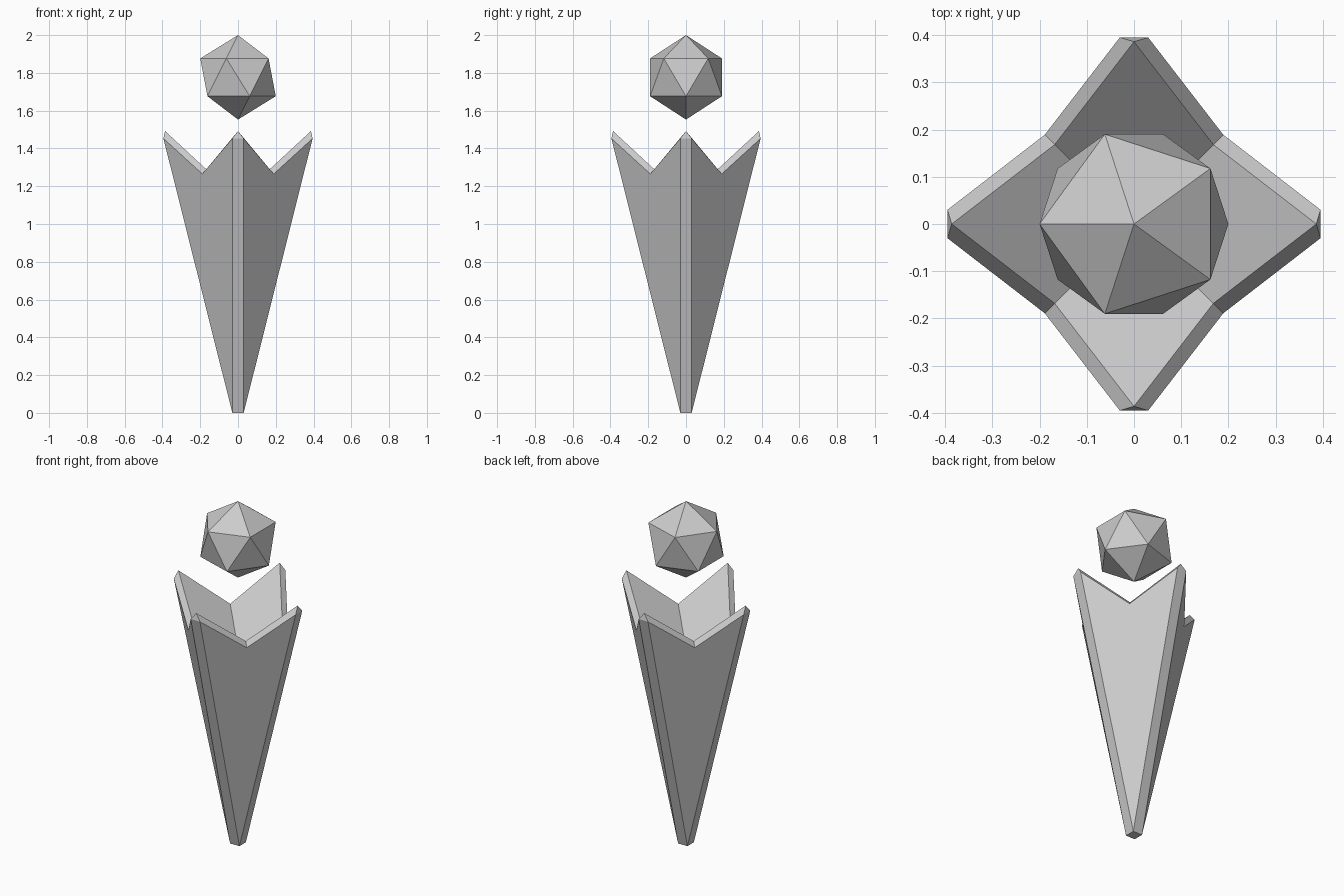
import bpy
import bmesh
from math import pi
from mathutils import Matrix, Vector

old = bpy.data.objects.get("Cube")
if old:
    bpy.data.objects.remove(old, do_unlink=True)

grey = bpy.data.materials.new("plain_grey")
grey.use_nodes = True
grey.diffuse_color = (0.6, 0.6, 0.6, 1)
grey.node_tree.nodes["Principled BSDF"].inputs["Base Color"].default_value = grey.diffuse_color


def add_object(name, bm):
    bmesh.ops.recalc_face_normals(bm, faces=bm.faces)
    mesh = bpy.data.meshes.new(name)
    bm.to_mesh(mesh)
    bm.free()
    mesh.materials.append(grey)
    obj = bpy.data.objects.new(name, mesh)
    bpy.context.collection.objects.link(obj)
    return obj


# Tapered holder: one side, repeated four times about z
HALF = 0.03                                   # half width of the ribs and foot
foot = Vector((HALF, -HALF, 0))
rib_top = Vector((HALF, -0.395, 1.453))
tip = Vector((0, -0.386, 1.492))
valley_out = Vector((0.189, -0.189, 1.265))
valley_in = Vector((0.168, -0.168, 1.29))
hollow = Vector((0, 0, 1.134))                # bottom of the inner pyramid


def mirror(p):
    return Vector((-p.x, p.y, p.z))


quarter = Matrix.Rotation(pi / 2, 3, "Z")
side = [
    [mirror(foot), foot, rib_top, mirror(rib_top)],                     # rib
    [mirror(rib_top), rib_top, tip],                                    # rib end
    [foot, quarter @ mirror(rib_top), valley_out, rib_top],             # corner wall
    [rib_top, valley_out, valley_in, tip],                              # rim
    [mirror(tip), mirror(valley_in), mirror(valley_out), mirror(rib_top)],
    [tip, valley_in, hollow, mirror(valley_in)],                        # inner wall
]

bm = bmesh.new()
for i in range(4):
    turn = Matrix.Rotation(i * pi / 2, 3, "Z")
    for points in side:
        bm.faces.new([bm.verts.new(turn @ p) for p in points])
bmesh.ops.remove_doubles(bm, verts=bm.verts, dist=0.001)
# Close the foot
bmesh.ops.holes_fill(bm, edges=[e for e in bm.edges if e.is_boundary], sides=4)
add_object("tapered_holder", bm)

# Floating faceted gem
RADIUS = 0.2235
bm = bmesh.new()
bmesh.ops.create_icosphere(
    bm, subdivisions=1, radius=RADIUS,
    matrix=Matrix.Translation((0, 0, 2 - RADIUS)) @ Matrix.Rotation(pi, 4, "Z"))
add_object("floating_gem", bm)
